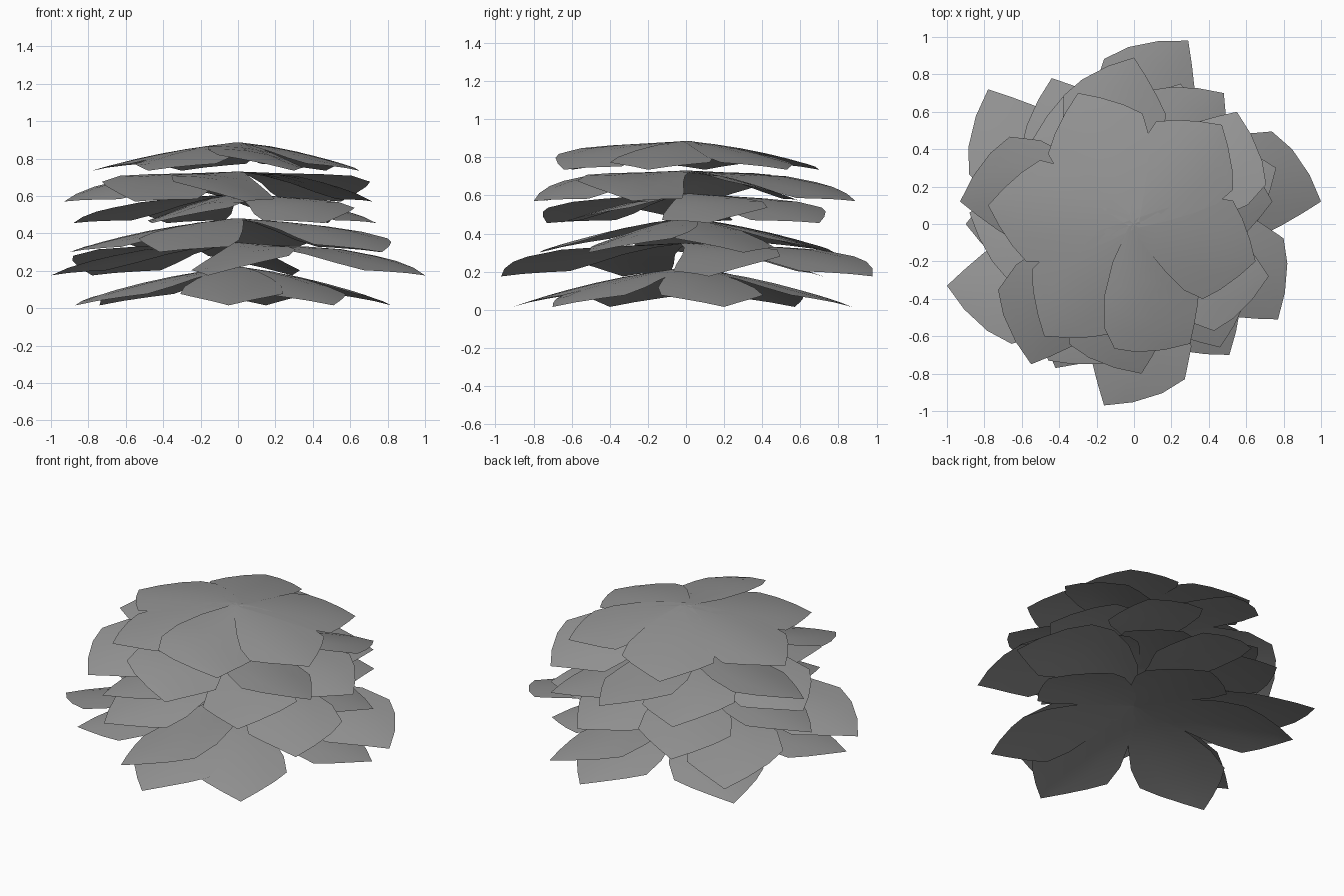
import bpy, bmesh, math

if "Cube" in bpy.data.objects:
    bpy.data.objects.remove(bpy.data.objects["Cube"])

mat = bpy.data.materials.new("leaf_grey")
mat.diffuse_color = (0.295, 0.295, 0.295, 1)
mat.use_nodes = True
mat.node_tree.nodes["Principled BSDF"].inputs["Base Color"].default_value = mat.diffuse_color

# Leaf outline: fraction along the midrib, half width
OUTLINE = [(0.0, 0.03), (0.18, 0.12), (0.36, 0.20), (0.53, 0.26),
           (0.69, 0.275), (0.80, 0.20), (0.91, 0.10), (1.0, 0.0)]
ACROSS = [-1, -0.5, 0, 0.5, 1]
ARCH = 0.35   # drop of the leaf sides


def leaf(name, tip_x, tip_y, tip_z, root_z, bend, roll):
    """Thin arched leaf; bend bows it sideways, roll lifts its left side."""
    length, ang = math.hypot(tip_x, tip_y), math.atan2(tip_y, tip_x)
    ca, sa = math.cos(ang), math.sin(ang)
    bm = bmesh.new()

    def vert(t, side):
        lat = side + 4 * bend * t * (1 - t)
        along = t * (length + 2.3 * bend * lat)
        z = root_z - (root_z - tip_z) * (0.45 * t + 0.55 * t * t)
        z += roll * lat * min(1, 2 * t) - ARCH * side * side
        return bm.verts.new((along * ca - lat * sa, along * sa + lat * ca, z))

    rows = [[vert(t, w * s) for s in ACROSS] for t, w in OUTLINE[:-1]]
    tip = vert(1.0, 0.0)
    for a, b in zip(rows, rows[1:]):
        for i in range(4):
            bm.faces.new((a[i], b[i], b[i + 1], a[i + 1]))
    for i in range(4):
        bm.faces.new((rows[-1][i], tip, rows[-1][i + 1]))
    for f in bm.faces:
        f.normal_update()
        f.smooth = True
        if f.normal.z < 0:
            f.normal_flip()
    me = bpy.data.meshes.new(name)
    bm.to_mesh(me)
    bm.free()
    me.materials.append(mat)
    bpy.context.collection.objects.link(bpy.data.objects.new(name, me))


# Whorls from the bottom up: root height, tip height, bow, roll, leaf tips
WHORLS = [
    (0.22, 0.015, 0.0, 0.0, [(0.51, -0.70), (0.82, 0.20), (0.15, 0.87),
                             (-0.74, 0.57), (-0.87, -0.40), (-0.05, -0.91)]),
    (0.35, 0.175, 0.15, 0.14, [(1.0, 0.12), (0.29, 0.98), (-0.78, 0.72),
                               (-1.0, -0.33), (-0.16, -0.97)]),
    (0.48, 0.30, 0.0, -0.08, [(0.77, -0.51), (0.76, 0.30), (0.25, 0.75),
                              (-0.44, 0.78), (-0.90, 0.0), (-0.42, -0.77)]),
    (0.61, 0.455, 0.08, 0.12, [(0.48, 0.70), (-0.38, 0.68), (-0.88, 0.06),
                               (-0.46, -0.73), (0.46, -0.66), (0.74, 0.12)]),
    (0.73, 0.57, -0.12, -0.17, [(0.0, 0.89), (-0.93, 0.12), (-0.55, -0.75),
                                (0.04, -0.80), (0.72, -0.28), (0.55, 0.60)]),
    (0.885, 0.735, 0.0, 0.0, [(0.47, 0.53), (-0.30, 0.70), (-0.78, 0.10),
                              (-0.48, -0.60), (0.30, -0.64), (0.65, -0.20)]),
]
# Leaves with their own bow and roll, by whorl and leaf index
SPECIAL = {(2, 0): (0.12, 0.06), (2, 3): (0.06, 0.0),
           (4, 0): (0.12, 0.15), (5, 4): (-0.12, -0.12)}

for n, (root, tip_z, bend, roll, tips) in enumerate(WHORLS):
    for k, (x, y) in enumerate(tips):
        b, r = SPECIAL.get((n, k), (bend, roll))
        leaf(f"leaf_whorl{n + 1}_{k + 1}", x, y, tip_z, root, b, r)
